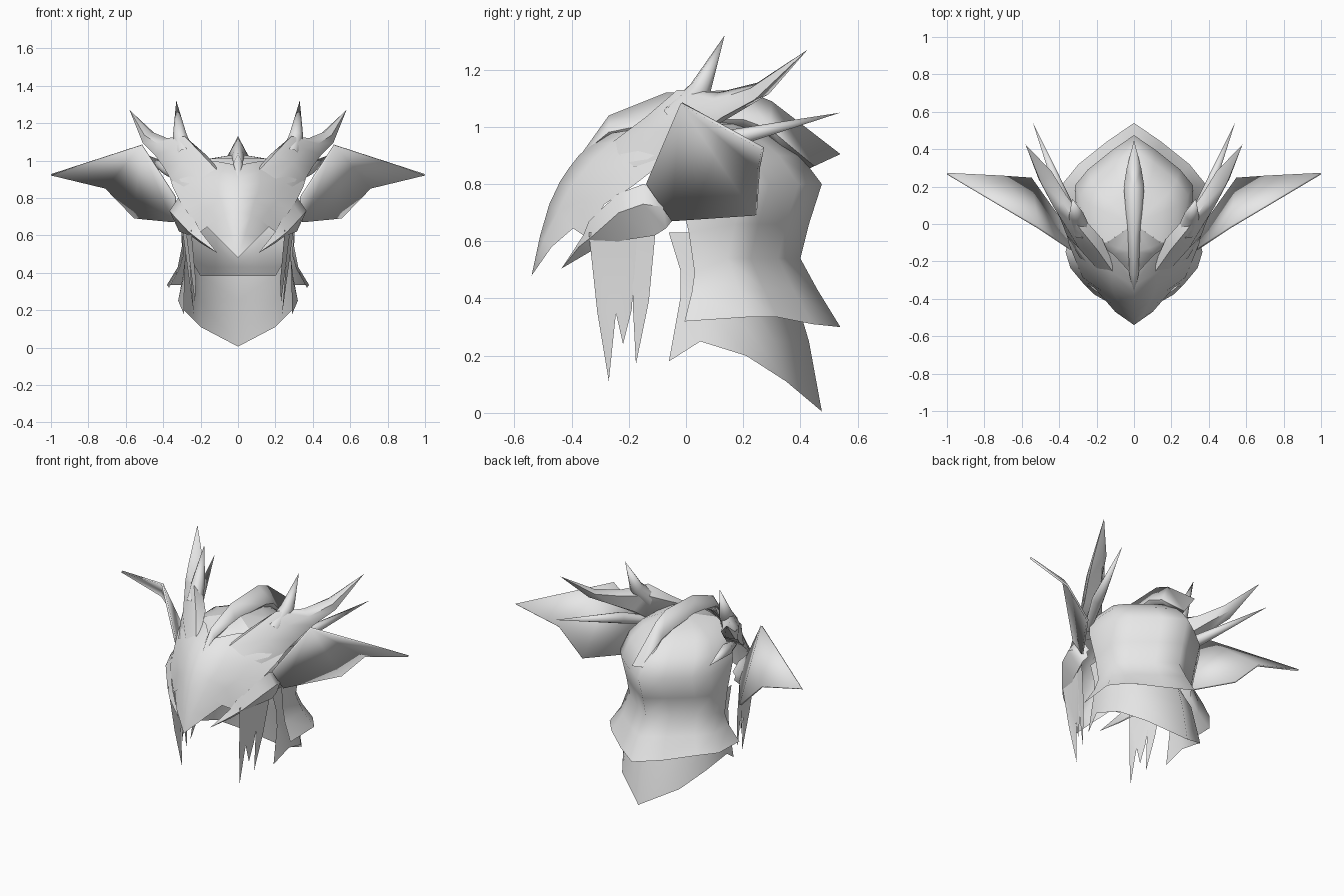
import bpy, bmesh, math
from mathutils import Vector

grey = bpy.data.materials.new("pale_grey")
grey.diffuse_color = (0.8, 0.8, 0.8, 1)


def finish(name, bm, angle=40, thick=0.0):
    """Turn a right-hand half into a mirrored, shaded object."""
    bmesh.ops.remove_doubles(bm, verts=bm.verts, dist=0.0005)
    bmesh.ops.dissolve_degenerate(bm, edges=bm.edges, dist=0.0001)
    bmesh.ops.recalc_face_normals(bm, faces=bm.faces)
    # open shells: make the majority of the area face away from the head centre
    mid = Vector((0, 0.05, 0.6))
    if sum((f.calc_center_median() - mid).dot(f.normal) * f.calc_area() for f in bm.faces) < 0:
        bmesh.ops.reverse_faces(bm, faces=bm.faces)
    me = bpy.data.meshes.new(name)
    bm.to_mesh(me)
    bm.free()
    me.materials.append(grey)
    ob = bpy.data.objects.new(name, me)
    bpy.context.collection.objects.link(ob)
    if thick:
        s = ob.modifiers.new("thickness", 'SOLIDIFY')
        s.thickness = thick
    m = ob.modifiers.new("mirror", 'MIRROR')
    m.use_clip = True
    bpy.ops.object.select_all(action='DESELECT')
    ob.select_set(True)
    bpy.context.view_layer.objects.active = ob
    bpy.ops.object.shade_smooth_by_angle(angle=math.radians(angle))
    return ob


def loft(name, rows, angle=40, closed=False):
    """Skin rows of equal point count."""
    bm = bmesh.new()
    vs = [[bm.verts.new(p) for p in r] for r in rows]
    n = len(rows[0])
    for a, b in zip(vs, vs[1:]):
        for i in range(n if closed else n - 1):
            j = (i + 1) % n
            bm.faces.new((a[i], a[j], b[j], b[i]))
    return finish(name, bm, angle)


def spike(name, path, sides=8):
    """Tapered tube along points given as x, y, z, radius."""
    pts = [Vector(p[:3]) for p in path]
    rows = []
    for k, p in enumerate(pts):
        d = (pts[min(k + 1, len(pts) - 1)] - pts[max(k - 1, 0)]).normalized()
        u = d.cross(Vector((0, 0, 1))).normalized()
        w = u.cross(d)
        r = path[k][3]
        rows.append([p + r * (u * math.cos(t) + w * math.sin(t))
                     for t in (2 * math.pi * i / sides for i in range(sides))])
    return loft(name, rows, 60, True)


def plate(name, outline, thick=0.0, fan=False):
    """Flat or folded sheet; a fan folds around the first point."""
    bm = bmesh.new()
    v = [bm.verts.new(p) for p in outline]
    if fan:
        for a, b in zip(v[1:], v[2:]):
            bm.faces.new((v[0], a, b))
    else:
        bmesh.ops.triangulate(bm, faces=[bm.faces.new(v)])
    return finish(name, bm, 30, thick)


# beaked face mask
loft("face_mask", [
    [(0, -.54, .48)] * 4,
    [(0, -.51, .62), (.04, -.497, .605), (.07, -.485, .595), (.10, -.47, .58)],
    [(0, -.478, .73), (.07, -.445, .71), (.125, -.42, .68), (.165, -.395, .645)],
    [(0, -.44, .81), (.09, -.405, .79), (.17, -.36, .74), (.205, -.35, .615)],
    [(0, -.41, .855), (.11, -.37, .83), (.21, -.305, .785), (.275, -.285, .73)],
    [(0, -.375, .90), (.12, -.325, .885), (.24, -.235, .855), (.315, -.19, .79)],
    [(0, -.33, .94), (.12, -.26, .945), (.26, -.17, .915), (.35, -.10, .86)],
    [(0, -.28, .975), (.11, -.16, .995), (.25, -.07, 1.0), (.37, -.01, .93)],
], 50)

# horns sweeping out of the brow: inner top, outer top, bulge, outer bottom, inner bottom
loft("main_horn", [
    [(.10, -.24, .95), (.11, -.26, .945), (.20, -.235, .905), (.29, -.18, .86), (.24, -.08, .90)],
    [(.17, -.08, 1.03), (.195, -.14, 1.035), (.295, -.13, .99), (.36, -.06, .90), (.28, .0, .93)],
    [(.26, .02, 1.08), (.285, -.03, 1.13), (.36, -.02, 1.06), (.395, .03, .96), (.32, .07, .985)],
    [(.36, .15, 1.10), (.38, .11, 1.12), (.43, .09, 1.09), (.445, .12, 1.03), (.40, .19, 1.055)],
    [(.44, .28, 1.14), (.465, .25, 1.155), (.50, .225, 1.135), (.51, .24, 1.095), (.475, .29, 1.115)],
    [(.58, .425, 1.27)] * 5,
], 60, True)
spike("horn_branch", [(.28, -.04, 1.03, .05), (.31, .05, 1.13, .04), (.33, .135, 1.32, 0)])
spike("rear_spike", [(.27, -.09, .88, .02), (.37, .12, .95, .035), (.54, .54, 1.05, 0)])

# cheek guards ending in forward points
loft("cheek_guard", [
    [(.11, -.435, .505)] * 3,
    [(.20, -.36, .62), (.215, -.375, .58), (.195, -.35, .555)],
    [(.225, -.34, .67), (.265, -.325, .62), (.235, -.30, .585)],
    [(.295, -.24, .765), (.34, -.235, .70), (.275, -.21, .605)],
    [(.32, -.15, .80), (.366, -.15, .73), (.315, -.11, .62)],
    [(.31, -.08, .78), (.35, -.08, .72), (.32, -.07, .645)],
    [(.29, -.05, .72), (.31, -.05, .70), (.30, -.05, .67)],
], 50)

# wing-shaped ear plates, folded from the top point
plate("ear_wing", [(.52, -.02, 1.08), (1.0, .265, .92), (.71, .25, .85),
                   (.555, .24, .69), (.35, -.05, .67), (.34, -.14, .80)], .012, True)


# skull and flared neck shell: back centre round to the front edge
def ring(zb, zm, zf, yb, w, yf):
    return [(0, yb, zb), (.38 * w, yb - .26 * w, zb * .7 + zm * .3),
            (.78 * w, yb - .58 * w, zm), (w, yb - .85 * w, zm),
            (w * .97, yf, zf)]


loft("skull_and_neck_shell", [
    ring(.30, .335, .32, .54, .38, -.005),
    ring(.43, .43, .42, .46, .322, .02),
    ring(.54, .54, .49, .40, .30, .03),
    ring(.66, .66, .63, .43, .305, .01),
    ring(.80, .80, .80, .475, .315, -.03),
    ring(.90, .90, .90, .40, .29, -.06),
    ring(.97, .97, .97, .30, .235, -.09),
    ring(1.01, 1.01, 1.01, .19, .15, -.10),
    [(0, 0, 1.035)] * 5,
], 60)
# forehead closing the gap between skull and mask
loft("forehead", [
    [(.281, -.06, .90), (.14, -.19, .91), (0, -.30, .92)],
    [(.228, -.09, .97), (.11, -.16, .97), (0, -.24, .97)],
    [(.145, -.10, 1.01), (.08, -.13, 1.01), (0, -.15, 1.01)],
    [(0, 0, 1.035)] * 3,
], 60)

# lower neck guard under the flare
loft("neck_guard", [
    [(0, .475, .005), (.2, .35, .11), (.29, .21, .20), (.32, .05, .25), (.29, -.06, .18)],
    [(0, .43, .25), (.2, .31, .25), (.28, .21, .30), (.295, .07, .38), (.285, -.02, .40)],
    [(0, .39, .385), (.2, .27, .385), (.26, .18, .45), (.28, .07, .50), (.28, -.02, .50)],
    [(0, .39, .386), (.2, .27, .386), (.25, .18, .47), (.28, .07, .63), (.275, -.06, .63)],
], 50)

# ridge fin with a diamond section: y/z of the top edge, y/z of the bottom, half width
fin = [((-.37, .90), (-.37, .90), 0), ((-.27, 1.04), (-.27, .95), .025),
       ((-.07, 1.12), (-.07, .97), .032), ((.20, 1.13), (.20, .97), .055),
       ((.30, 1.09), (.29, .94), .04), ((.54, .905), (.40, .84), 0)]
loft("ridge_fin", [[(0, *t), (w, t[0] * .35 + b[0] * .65, t[1] * .35 + b[1] * .65), (0, *b)]
                   for t, b, w in fin], 30)

# ragged hanging strips behind the cheeks
plate("front_strip", [(.25, -.34, .63), (.225, -.31, .35), (.20, -.27, .11), (.225, -.245, .35),
                      (.23, -.22, .24), (.245, -.19, .36), (.28, -.17, .63)])
plate("rear_strip", [(.27, -.19, .63), (.25, -.185, .36), (.235, -.175, .17),
                     (.265, -.13, .39), (.30, -.105, .65)])
